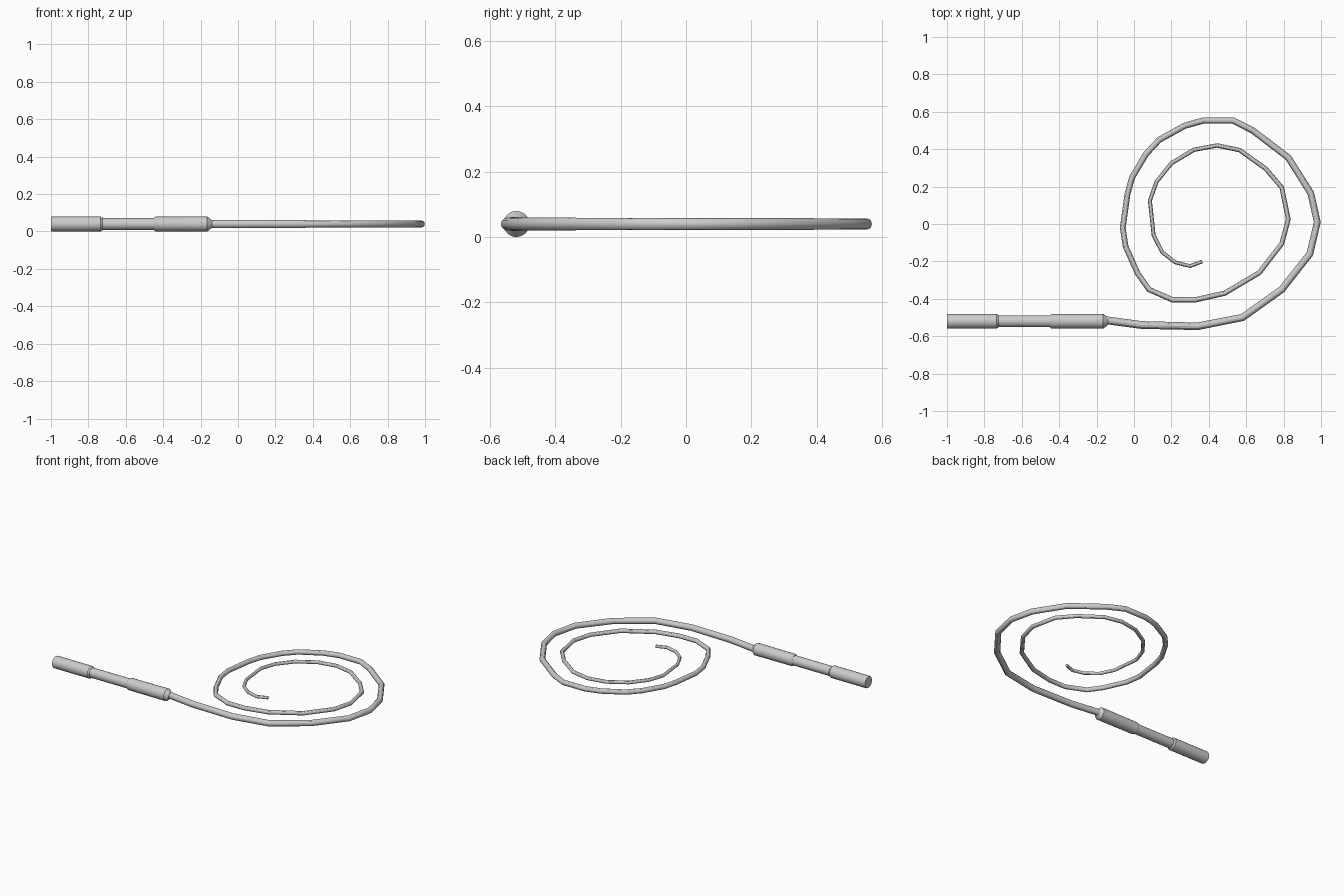
import bpy, math

if "Cube" in bpy.data.objects:
    bpy.data.objects.remove(bpy.data.objects["Cube"])

Y, Z = -0.52, 0.04   # handle axis


def lathe(name, profile, sides=20):
    """Closed solid turned about the handle axis from (x, radius) pairs."""
    verts, faces = [], []
    for x, r in profile:
        for i in range(sides):
            a = 2 * math.pi * i / sides
            verts.append((x, Y + r * math.cos(a), Z + r * math.sin(a)))
    for k in range(len(profile) - 1):
        for i in range(sides):
            j = (i + 1) % sides
            faces.append((k * sides + i, k * sides + j,
                          (k + 1) * sides + j, (k + 1) * sides + i))
    faces.append(tuple(reversed(range(sides))))
    faces.append(tuple(range((len(profile) - 1) * sides, len(profile) * sides)))
    faces = [f[::-1] for f in faces]
    mesh = bpy.data.meshes.new(name)
    mesh.from_pydata(verts, [], faces)
    mesh.validate()
    ob = bpy.data.objects.new(name, mesh)
    bpy.context.collection.objects.link(ob)
    smooth(ob)
    return ob


def smooth(ob):
    bpy.ops.object.select_all(action='DESELECT')
    bpy.context.view_layer.objects.active = ob
    ob.select_set(True)
    # outward normals
    bpy.ops.object.mode_set(mode='EDIT')
    bpy.ops.mesh.select_all(action='SELECT')
    bpy.ops.mesh.normals_make_consistent(inside=False)
    bpy.ops.object.mode_set(mode='OBJECT')
    bpy.ops.object.shade_smooth_by_angle(angle=math.radians(30))


# Handle: pommel, narrower grip, collar tapering into the lash
lathe("pommel", [(-1.0, 0.037), (-0.995, 0.04), (-0.735, 0.04), (-0.725, 0.033)])
lathe("grip", [(-0.735, 0.032), (-0.435, 0.032)])
lathe("collar", [(-0.45, 0.033), (-0.44, 0.039), (-0.20, 0.04), (-0.165, 0.04), (-0.14, 0.021)])

# Coiled lash: hand-laid spiral path, thinning toward the tip
path = [(-0.16, -0.513), (0.04, -0.54), (0.34, -0.547), (0.58, -0.50), (0.79, -0.35),
        (0.94, -0.16), (0.98, 0.01), (0.945, 0.165), (0.825, 0.355), (0.635, 0.50),
        (0.53, 0.553), (0.37, 0.553), (0.27, 0.525), (0.135, 0.45), (0.065, 0.375),
        (-0.01, 0.25), (-0.035, 0.16), (-0.06, -0.02), (-0.045, -0.12), (0.02, -0.265),
        (0.08, -0.35), (0.205, -0.405), (0.33, -0.405), (0.485, -0.37), (0.67, -0.26),
        (0.79, -0.105), (0.825, 0.025), (0.79, 0.195), (0.705, 0.295), (0.565, 0.395),
        (0.445, 0.42), (0.32, 0.397), (0.20, 0.325), (0.12, 0.225), (0.085, 0.125),
        (0.105, -0.06), (0.15, -0.15), (0.22, -0.205), (0.30, -0.225), (0.365, -0.20)]
dist = [0.0]
for p, q in zip(path, path[1:]):
    dist.append(dist[-1] + math.dist(p, q))

curve = bpy.data.curves.new("lash", 'CURVE')
curve.dimensions = '3D'
curve.twist_mode = 'Z_UP'
curve.bevel_depth = 1.0
curve.bevel_resolution = 4
curve.use_fill_caps = True
spline = curve.splines.new('POLY')
spline.points.add(len(path) - 1)
for pt, (x, y), d in zip(spline.points, path, dist):
    pt.co = (x, y, Z, 1)
    pt.radius = 0.021 - 0.011 * d / dist[-1]
lash = bpy.data.objects.new("lash", curve)
bpy.context.collection.objects.link(lash)
bpy.ops.object.select_all(action='DESELECT')
bpy.context.view_layer.objects.active = lash
lash.select_set(True)
bpy.ops.object.convert(target='MESH')
smooth(bpy.context.view_layer.objects.active)
